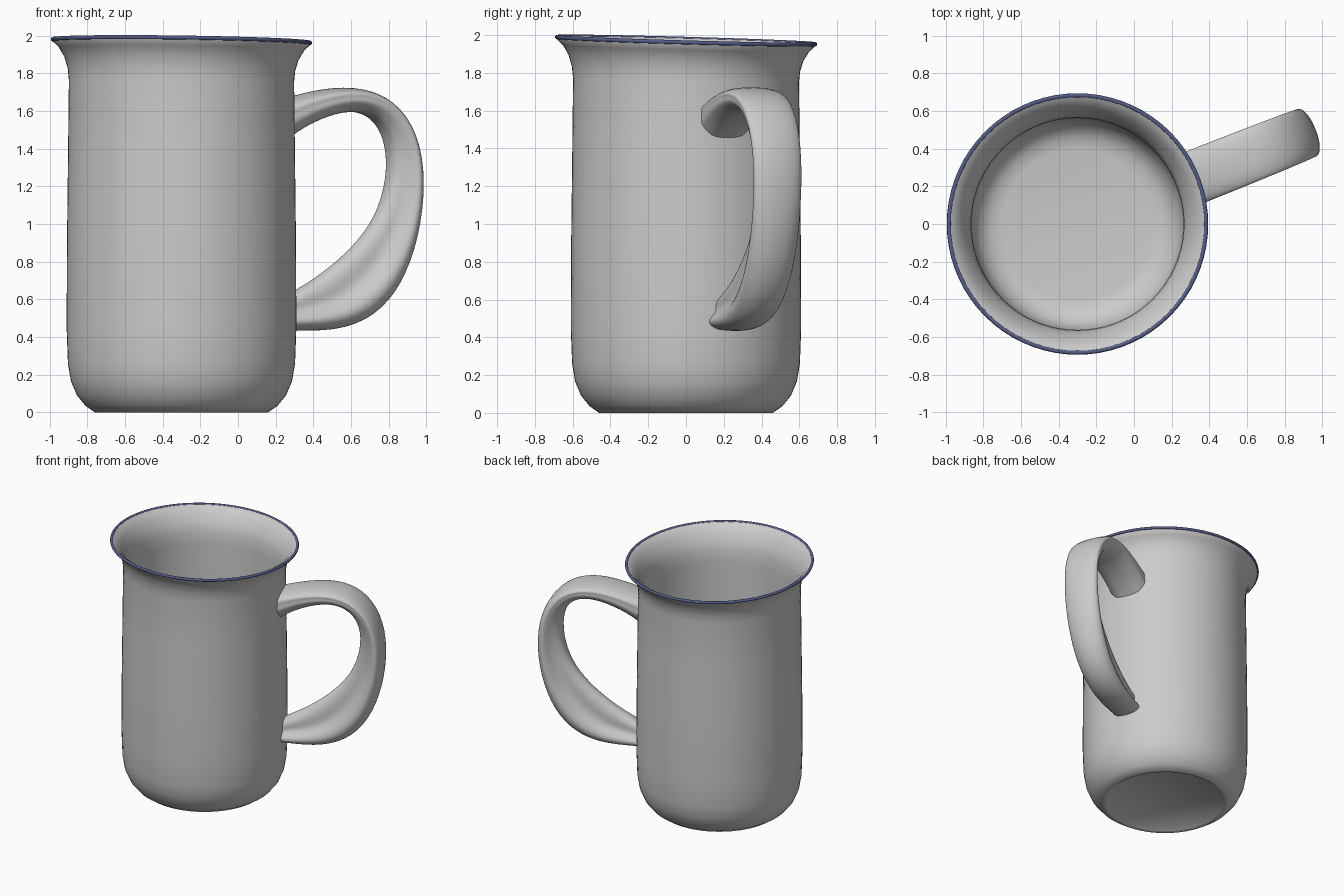
import bpy, bmesh, math
from mathutils import Vector

if "Cube" in bpy.data.objects:
    bpy.data.objects.remove(bpy.data.objects["Cube"])

CX = -0.30                      # mug axis
ANG = math.radians(21.7)        # handle direction
SEG = 72


def finish(name, bm, angle=50):
    bmesh.ops.recalc_face_normals(bm, faces=bm.faces)
    me = bpy.data.meshes.new(name)
    bm.to_mesh(me)
    bm.free()
    ob = bpy.data.objects.new(name, me)
    bpy.context.collection.objects.link(ob)
    bpy.ops.object.select_all(action='DESELECT')
    ob.select_set(True)
    bpy.context.view_layer.objects.active = ob
    bpy.ops.object.shade_smooth_by_angle(angle=math.radians(angle))
    return ob


def skin(bm, rings, loop):
    """Bridge rings of vertices; loop joins the last ring to the first."""
    n = len(rings[0])
    pairs = list(zip(rings, rings[1:])) + ([(rings[-1], rings[0])] if loop else [])
    for a, b in pairs:
        for i in range(n):
            j = (i + 1) % n
            bm.faces.new((a[i], a[j], b[j], b[i]))


def lathe(name, profile, loop=False):
    bm = bmesh.new()
    rings = []
    for r, z in profile:
        ring = []
        for i in range(SEG):
            a = 2 * math.pi * i / SEG
            x, y = r * math.cos(a), r * math.sin(a)
            # the mouth of the mug leans slightly down to the back right
            tilt = max(0.0, min(1.0, (z - 1.6) / 0.3))
            ring.append(bm.verts.new((CX + x, y, z - tilt * (0.014 * x + 0.028 * y))))
        rings.append(ring)
    skin(bm, rings, loop)
    if not loop:
        bm.faces.new(rings[0])
        bm.faces.new(rings[-1])
    return finish(name, bm)


# Body: outside from the recessed base up, over the flared lip, down the inside
lathe("mug_body", [
    (0.41, 0.025), (0.435, 0.005), (0.46, 0.0), (0.51, 0.035), (0.555, 0.09),
    (0.587, 0.165), (0.603, 0.26), (0.61, 0.45), (0.608, 0.9), (0.602, 1.4),
    (0.598, 1.76), (0.604, 1.82), (0.622, 1.88), (0.652, 1.93), (0.684, 1.961),
    (0.684, 1.979), (0.655, 1.965), (0.622, 1.925), (0.587, 1.865), (0.566, 1.80),
    (0.562, 1.70), (0.568, 0.9), (0.568, 0.30), (0.555, 0.19), (0.52, 0.11),
    (0.46, 0.07), (0.40, 0.06)])

# Blue rim bead
rim = lathe("rim", [(0.683 + 0.011 * math.cos(t * math.pi / 5),
                     1.971 + 0.011 * math.sin(t * math.pi / 5)) for t in range(10)], True)
blue = bpy.data.materials.new("rim_blue")
blue.diffuse_color = (0.09, 0.11, 0.24, 1)
blue.use_nodes = True
blue.node_tree.nodes["Principled BSDF"].inputs["Base Color"].default_value = blue.diffuse_color
rim.data.materials.append(blue)

# Handle: outer x,z / inner x,z / half widths of outer band, waist, inner ridge
STATIONS = [
    (.24, 1.665, .24, 1.44, .150, .150, .120),
    (.36, 1.700, .36, 1.53, .152, .150, .120),
    (.56, 1.738, .56, 1.605, .150, .148, .115),
    (.76, 1.700, .70, 1.585, .148, .140, .110),
    (.91, 1.540, .785, 1.48, .145, .130, .100),
    (.975, 1.30, .805, 1.30, .142, .105, .085),
    (.962, 1.00, .755, 1.08, .140, .080, .075),
    (.885, .720, .640, .910, .138, .068, .075),
    (.755, .530, .500, .785, .132, .062, .075),
    (.58, .442, .385, .700, .125, .060, .075),
    (.40, .428, .310, .655, .118, .060, .075),
    (.24, .435, .240, .610, .110, .065, .075)]

out = Vector((math.cos(ANG), math.sin(ANG), 0))
side = Vector((-math.sin(ANG), math.cos(ANG), 0))
up = Vector((0, 0, 1))
bm = bmesh.new()
rings = []
for xo, zo, xi, zi, w, g, wi in STATIONS:
    half = [(.96, .6 * w), (.80, w), (.62, .92 * w), (.45, g), (.22, wi), (.04, .65 * wi)]
    section = [(1.0, 0)] + half + [(0, 0)] + [(u, -t) for u, t in reversed(half)]
    ring = []
    for u, t in section:
        x, z = xi + (xo - xi) * u, zi + (zo - zi) * u
        r = (x - CX) / math.cos(ANG)
        ring.append(bm.verts.new(Vector((CX, 0, 0)) + out * r + side * t + up * z))
    rings.append(ring)
skin(bm, rings, False)
handle = finish("handle", bm, 180)
sub = handle.modifiers.new("smooth", 'SUBSURF')
sub.levels = sub.render_levels = 2
